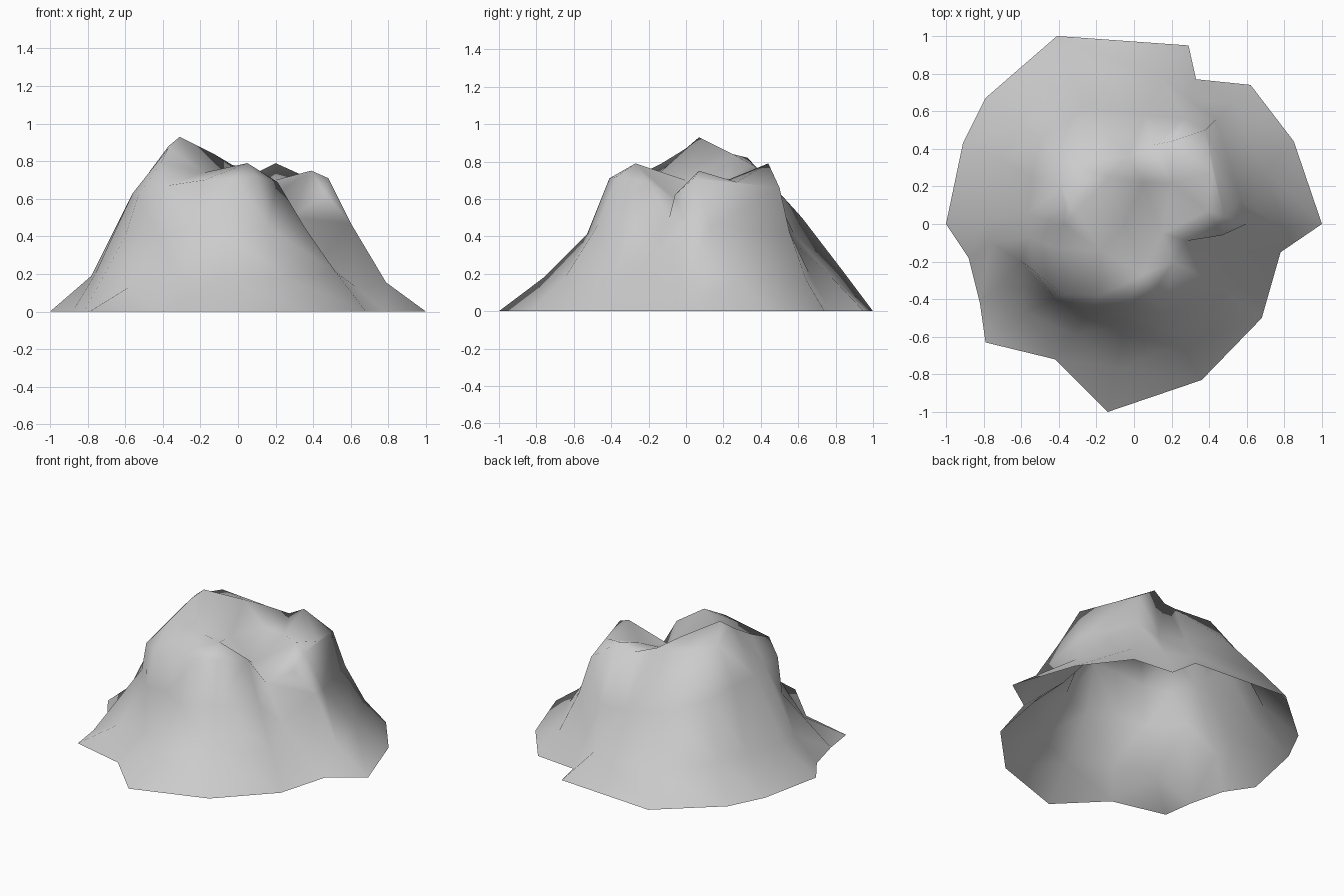
import bpy
import bmesh
from mathutils import Vector
from mathutils.geometry import delaunay_2d_cdt

cube = bpy.data.objects.get("Cube")
if cube:
    bpy.data.objects.remove(cube)

# Ground outline, running clockwise from the -x side
foot = [(-1, 0), (-.91, .43), (-.79, .67), (-.41, 1), (.29, .95), (.33, .77),
        (.62, .74), (.85, .44), (1, 0), (.78, -.15), (.68, -.5), (.36, -.83),
        (-.14, -1), (-.42, -.72), (-.79, -.63), (-.82, -.42), (-.88, -.18)]

# Upper rim, one point above each ground point
rim = [(-.37, .08, .88), (-.39, .2, .84), (-.35, .33, .82), (-.03, .36, .78),
       (.1, .42, .74), (.2, .44, .79), (.38, .5, .66), (.48, .04, .71),
       (.47, -.06, .62), (.28, -.09, .5), (.21, -.2, .69), (.1, -.37, .72),
       (-.02, -.41, .71), (-.18, -.38, .7), (-.38, -.37, .67),
       (-.41, -.13, .79), (-.37, 0, .87)]

# Peaks and hollows inside the rim
summit = [(-.31, .07, .93), (.05, -.27, .79), (.39, .07, .75),
          (-.05, 0, .7), (.15, -.05, .59), (.2, .22, .7),
          (.05, .22, .71), (-.18, -.14, .74), (.42, .27, .69),
          (-.13, .25, .84)]

# Slope profile: fraction of the way inward, fraction of the rim height
slope_profile = [(.4, .25), (.77, .63)]

# Shoulders, ridges and gullies on the slope, by (ring, column)
features = {
    # back shoulder
    (1, 0): (-.78, .04, .19), (2, 0): (-.57, .05, .61),
    (2, 1): (-.54, .25, .61), (2, 2): (-.5, .45, .58),
    (1, 3): (-.36, .85, .2), (2, 3): (-.26, .62, .5),
    # back notch
    (1, 4): (.15, .78, .18), (2, 4): (.06, .58, .41),
    (1, 5): (.3, .66, .2), (2, 5): (.27, .56, .38),
    # side ravine and the ridges beside it
    (2, 8): (.6, 0, .47), (1, 9): (.63, -.15, .13), (2, 9): (.45, -.16, .29),
    (1, 10): (.52, -.38, .21), (2, 10): (.36, -.28, .44),
    # front slope
    (2, 12): (-.05, -.53, .41),
    # hollow beneath the overhanging corner
    (1, 14): (-.58, -.47, .13), (2, 14): (-.42, -.4, .4),
    (1, 15): (-.6, -.2, .4), (2, 15): (-.53, -.25, .62),
    (1, 16): (-.76, -.1, .2), (2, 16): (-.56, -.07, .63)}


def slope_ring(index, inward, height):
    """Make one ring of slope points between the ground and the rim."""
    ring = []
    for column, (low, high) in enumerate(zip(foot, rim)):
        flat = Vector(low).lerp(Vector(high[:2]), inward)
        point = (flat.x, flat.y, high[2] * height)
        ring.append(features.get((index, column), point))
    return ring


def add_points(bm, points):
    return [bm.verts.new(point) for point in points]


def bridge(bm, lower, upper):
    """Join two rings with triangles split along the shorter diagonal."""
    count = len(lower)
    for i in range(count):
        j = (i + 1) % count
        a, b, c, d = lower[i], lower[j], upper[j], upper[i]
        if (a.co - c.co).length < (b.co - d.co).length:
            triangles = [(a, b, c), (a, c, d)]
        else:
            triangles = [(a, b, d), (b, c, d)]
        for triangle in triangles:
            bm.faces.new(triangle)


bm = bmesh.new()

# Slopes from the open base up to the rim
rings = [add_points(bm, [(x, y, 0) for x, y in foot])]
for number, (inward, height) in enumerate(slope_profile, start=1):
    rings.append(add_points(bm, slope_ring(number, inward, height)))
rings.append(add_points(bm, rim))
for lower, upper in zip(rings, rings[1:]):
    bridge(bm, lower, upper)

# Rugged top, triangulated between the rim and the peaks
top_verts = rings[-1] + add_points(bm, summit)
count = len(rim)
border = [(i, (i + 1) % count) for i in range(count)]
result = delaunay_2d_cdt([v.co.to_2d() for v in top_verts], border,
                         [list(range(count))], 1, 0.0001)
for face in result[2]:
    bm.faces.new([top_verts[result[3][i][0]] for i in face])

bmesh.ops.recalc_face_normals(bm, faces=bm.faces)
if sum(face.normal.z * face.calc_area() for face in bm.faces) < 0:
    bmesh.ops.reverse_faces(bm, faces=bm.faces)
for face in bm.faces:
    face.smooth = True

mesh = bpy.data.meshes.new("mountain")
bm.to_mesh(mesh)
bm.free()
mountain = bpy.data.objects.new("mountain", mesh)
bpy.context.collection.objects.link(mountain)

# Plain stone colour
stone = bpy.data.materials.new("grey_stone")
stone.use_nodes = True
colour = (.6, .6, .6, 1)
stone.diffuse_color = colour
stone.node_tree.nodes["Principled BSDF"].inputs["Base Color"].default_value = colour
mesh.materials.append(stone)
